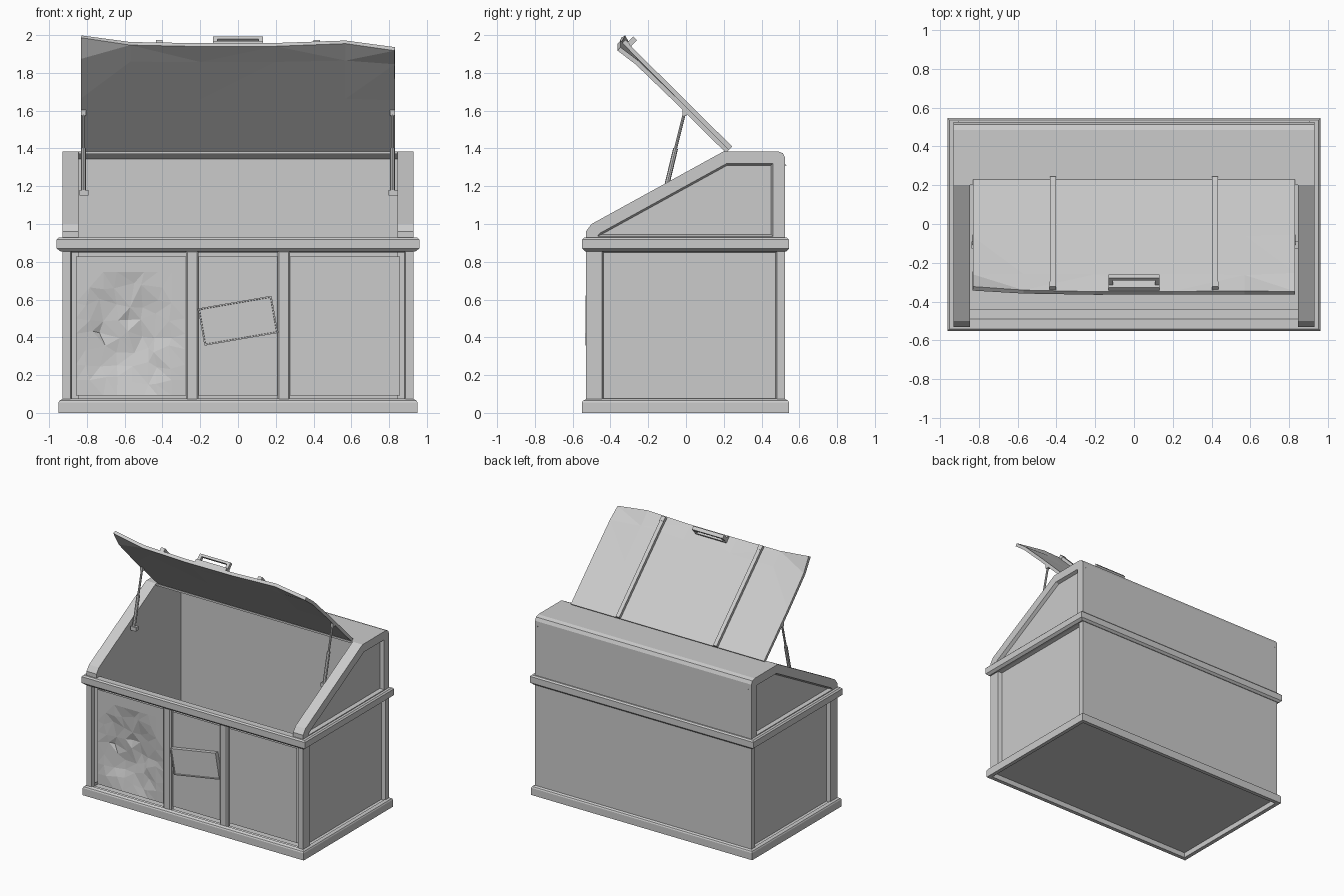
import bpy, bmesh, math, random
from mathutils import Vector, Matrix

if "Cube" in bpy.data.objects:
    bpy.data.objects.remove(bpy.data.objects["Cube"])

random.seed(4)


def finish(name, bm, fix=True):
    if fix:
        bmesh.ops.recalc_face_normals(bm, faces=bm.faces)
    me = bpy.data.meshes.new(name)
    bm.to_mesh(me)
    bm.free()
    ob = bpy.data.objects.new(name, me)
    bpy.context.collection.objects.link(ob)
    return ob


def box_bm(lo, hi, f=None):
    bm = bmesh.new()
    bmesh.ops.create_cube(bm, size=1)
    for v in bm.verts:
        p = Vector([lo[i] + (v.co[i] + 0.5) * (hi[i] - lo[i]) for i in range(3)])
        v.co = f(*p) if f else p
    bmesh.ops.recalc_face_normals(bm, faces=bm.faces)
    return bm


def box(name, lo, hi, f=None):
    return finish(name, box_bm(lo, hi, f))


def loft(name, rects, closed=False, cap=False):
    """Skin a chain of horizontal rectangles given as (half x, y0, y1, z)."""
    bm = bmesh.new()
    loops = [[bm.verts.new(p) for p in ((-x, a, z), (x, a, z), (x, b, z), (-x, b, z))]
             for x, a, b, z in rects]
    pairs = list(zip(loops, loops[1:]))
    if closed:
        pairs.append((loops[-1], loops[0]))
    for p, q in pairs:
        for i in range(4):
            j = (i + 1) % 4
            bm.faces.new((p[i], p[j], q[j], q[i]))
    if cap:
        bm.faces.new(loops[-1])
    return finish(name, bm)


def extrude_x(pts, x0, x1):
    """Extrude a (y, z) profile along x."""
    bm = bmesh.new()
    face = bm.faces.new([bm.verts.new((x0, y, z)) for y, z in pts])
    r = bmesh.ops.extrude_face_region(bm, geom=[face])
    for v in r['geom']:
        if isinstance(v, bmesh.types.BMVert):
            v.co.x = x1
    bmesh.ops.recalc_face_normals(bm, faces=bm.faces)
    return bm


def rod(name, a, b, r, n=8):
    a, b = Vector(a), Vector(b)
    d = b - a
    bm = bmesh.new()
    bmesh.ops.create_cone(bm, cap_ends=True, segments=n, radius1=r, radius2=r, depth=d.length,
                          matrix=Matrix.Translation((a + b) / 2) @ d.to_track_quat('Z', 'Y').to_matrix().to_4x4())
    return finish(name, bm)


# lower body with recessed front and side panels
bm = box_bm((-0.93, -0.53, 0.02), (0.93, 0.525, 0.9))
bm.normal_update()
front = [f for f in bm.faces if f.normal.y < -0.9]
sides = [f for f in bm.faces if abs(f.normal.x) > 0.9]
ends = [f for f in bm.faces if abs(f.normal.z) > 0.9]
bmesh.ops.delete(bm, geom=ends, context='FACES_ONLY')
bmesh.ops.inset_individual(bm, faces=front + sides, thickness=0.06)
for f in sides:
    for v in f.verts:
        if v.co.y < 0:
            v.co.y = -0.445
bmesh.ops.inset_individual(bm, faces=front + sides, thickness=0.012, depth=-0.03)
bmesh.ops.delete(bm, geom=front, context='FACES_ONLY')
finish("lower_body", bm, False)

# front panel with a faceted dent at the left
bm = bmesh.new()
xs = [-0.858 + i * 0.578 / 8 for i in range(9)] + [0.858]
zs = [0.092 + i * 0.736 / 9 for i in range(10)]
grid = []
for i, x in enumerate(xs):
    row = []
    for j, z in enumerate(zs):
        y, jx, jz = -0.5, 0, 0
        r = math.hypot((x + 0.58) / 0.27, (z - 0.41) / 0.32)
        if r < 1 and 0 < i < 8 and 0 < j < 9:
            y += 0.05 * min(1, 1.6 * (1 - r)) * random.uniform(0.5, 1)
            jx, jz = random.uniform(-.025, .025), random.uniform(-.025, .025)
        row.append(bm.verts.new((x + jx, y, z + jz)))
    grid.append(row)
for i in range(len(xs) - 1):
    for j in range(len(zs) - 1):
        bm.faces.new((grid[i][j], grid[i + 1][j], grid[i + 1][j + 1], grid[i][j + 1]))
bmesh.ops.triangulate(bm, faces=bm.faces)
finish("front_panel", bm, False)

# front uprights
for s in (-1, 1):
    bm = box_bm((s * 0.243 - 0.033, -0.527, 0.06), (s * 0.243 + 0.033, -0.49, 0.86))
    bmesh.ops.bevel(bm, geom=[e for e in bm.edges if all(v.co.y < -0.52 for v in e.verts)],
                    offset=0.008, segments=1, affect='EDGES')
    finish("front_upright", bm)

# base skirt, rim and inner liner
loft("base_skirt", [(0.925, -0.525, 0.52, 0.075), (0.945, -0.545, 0.54, 0.065), (0.95, -0.55, 0.545, 0.055),
                    (0.95, -0.55, 0.545, 0), (0.92, -0.52, 0.515, 0), (0.92, -0.52, 0.515, 0.04)], cap=True)
loft("rim", [(0.845, -0.49, 0.51, 0.855), (0.94, -0.535, 0.53, 0.855), (0.96, -0.55, 0.545, 0.87),
             (0.96, -0.55, 0.545, 0.918), (0.95, -0.54, 0.535, 0.928), (0.845, -0.49, 0.51, 0.928)], closed=True)
liner = loft("inner_liner", [(0.845, -0.49, 0.51, 0.925), (0.845, -0.44, 0.51, 0.85),
                             (0.845, -0.44, 0.51, 0.06)], cap=True)
liner.data.flip_normals()

# upper side walls with recessed outer faces
prof = [(-0.53, 0.87), (-0.53, 0.96), (-0.5, 1.0), (0.2, 1.385), (0.485, 1.385),
        (0.513, 1.375), (0.525, 1.35), (0.525, 0.87)]
for s in (-1, 1):
    bm = extrude_x(prof, s * 0.845, s * 0.93)
    bm.normal_update()
    outer = [f for f in bm.faces if f.normal.x * s > 0.9]
    bmesh.ops.inset_individual(bm, faces=outer, thickness=0.064, use_even_offset=True)
    bmesh.ops.inset_individual(bm, faces=outer, thickness=0.01, depth=-0.025, use_even_offset=True)
    finish("upper_side_wall", bm, False)

# upper back wall and hood
hood = [(0.525, 0.87), (0.525, 1.35), (0.513, 1.375), (0.485, 1.385), (0.2, 1.385),
        (0.2, 1.37), (0.48, 1.37), (0.51, 1.345), (0.51, 0.87)]
finish("upper_back_wall", extrude_x(hood, -0.845, 0.845))


# lid space: x, distance up the lid, outward offset
def lid_pt(x, u, n):
    return Vector((x, 0.22 - 0.71 * u + 0.704 * n, 1.385 + 0.704 * u + 0.71 * n))


# propped lid with bent corners
bm = bmesh.new()
xs = [-0.83, -0.57, -0.2, 0.2, 0.57, 0.83]
edge_n = [0.042, 0.004, -0.006, -0.004, 0.006, -0.02]
edge_u = [0.82, 0.806, 0.806, 0.806, 0.815, 0.79]
bend = [(0, 0), (0.5, 0), (0.85, 0.2), (1, 1)]
grid = [[bm.verts.new(lid_pt(x, t * u, n * k)) for t, k in bend]
        for x, u, n in zip(xs, edge_u, edge_n)]
for a, b in zip(grid, grid[1:]):
    for j in range(len(bend) - 1):
        bm.faces.new((a[j], b[j], b[j + 1], a[j + 1]))
bmesh.ops.triangulate(bm, faces=bm.faces)
lid = finish("lid", bm)
mod = lid.modifiers.new("thickness", 'SOLIDIFY')
mod.thickness = 0.024
mod.offset = 0

# lid ribs and handle
for s in (-1, 1):
    c = s * 0.418
    box("lid_rib", (c - 0.015, 0, 0.005), (c + 0.015, 0.79, 0.035), lid_pt)
    box("lid_rib_end", (c - 0.017, 0.765, 0), (c + 0.017, 0.8, 0.038), lid_pt)
    box("handle_leg", (s * 0.12 - 0.012, 0.755, 0), (s * 0.12 + 0.012, 0.782, 0.075), lid_pt)
box("handle_bar", (-0.132, 0.755, 0.062), (0.132, 0.782, 0.08), lid_pt)
box("handle_base", (-0.132, 0.75, 0.005), (0.132, 0.8, 0.03), lid_pt)

# gas struts holding the lid
for s in (-1, 1):
    x = s * 0.818
    rod("strut_tube", (x, -0.11, 1.17), (x, -0.055, 1.4), 0.013)
    rod("strut_rod", (x, -0.055, 1.4), (x, -0.005, 1.6), 0.008)
    box("strut_foot", (x - 0.02, -0.125, 1.15), (x + 0.027, -0.09, 1.18))
    box("strut_head", (x - 0.012, -0.018, 1.575), (x + 0.012, 0.006, 1.605))

# tilted blank plate on the front
bm = box_bm((-0.198, -0.012, -0.1), (0.198, 0.02, 0.1))
bm.normal_update()
face = [f for f in bm.faces if f.normal.y < -0.9]
bmesh.ops.inset_individual(bm, faces=face, thickness=0.01)
bmesh.ops.inset_individual(bm, faces=face, thickness=0.002, depth=-0.006)
plate = finish("front_plate", bm, False)
plate.location = (0, -0.52, 0.488)
plate.rotation_euler.y = -math.radians(9.8)
